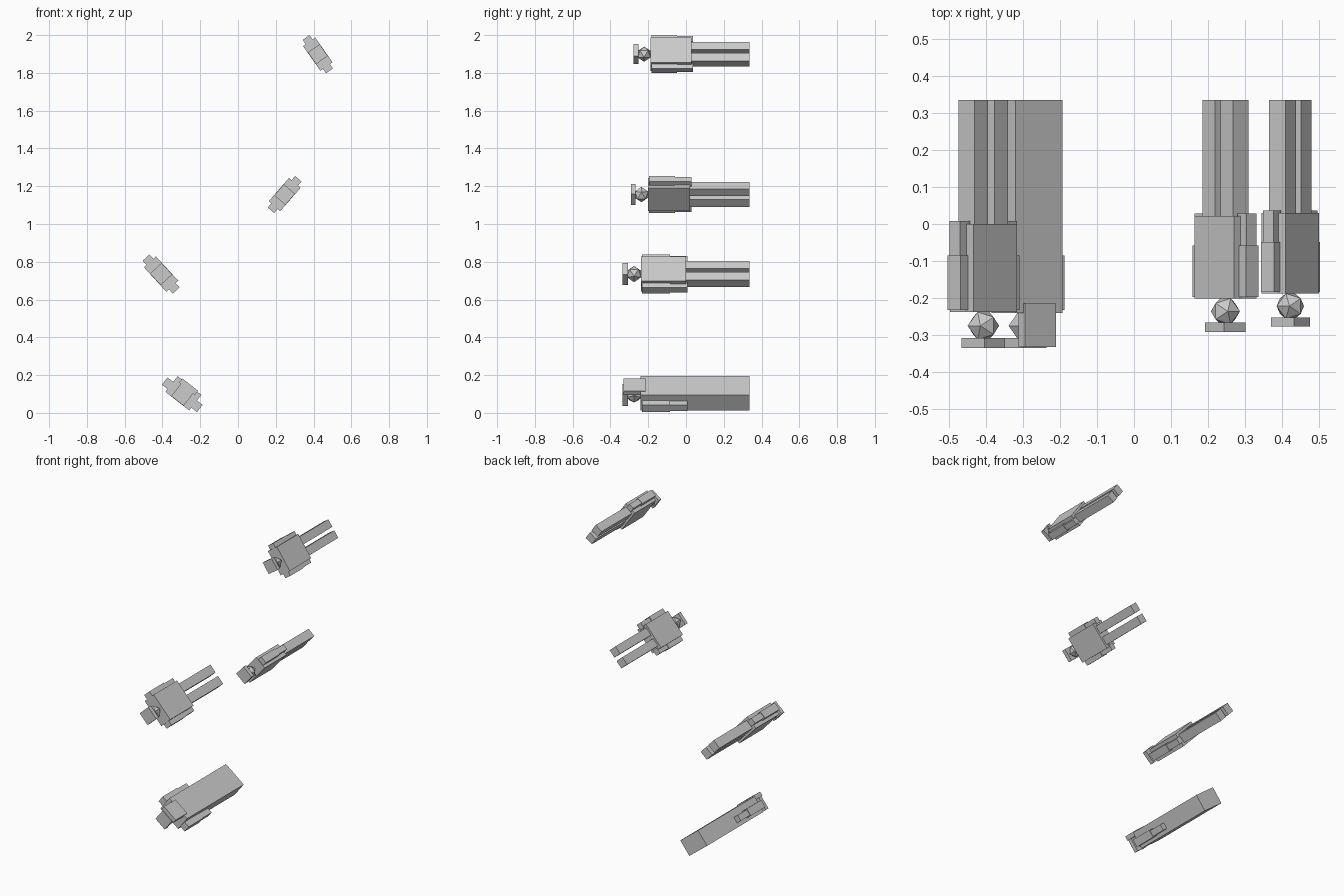
import bpy, bmesh
from math import radians
from mathutils import Matrix, Vector

if "Cube" in bpy.data.objects:
    bpy.data.objects.remove(bpy.data.objects["Cube"])

FEET = 0.335  # y level shared by all soles


def finish(name, bm, m):
    bm.transform(m)
    bmesh.ops.recalc_face_normals(bm, faces=bm.faces)
    me = bpy.data.meshes.new(name)
    bm.to_mesh(me)
    bm.free()
    bpy.context.collection.objects.link(bpy.data.objects.new(name, me))


def box(name, m, u, y, n):
    """Box from (min, max) ranges: u across, y along the body, n front to back."""
    bm = bmesh.new()
    bmesh.ops.create_cube(bm, size=1)
    for v in bm.verts:
        v.co = Vector([(a + b) / 2 + c * (b - a) for (a, b), c in zip((u, y, n), v.co)])
    finish(name, bm, m)


def head(name, m, centre, r):
    """Icosahedron with an edge pointing along the body."""
    bm = bmesh.new()
    for a in (-1, 1):
        for b in (-1.618, 1.618):
            for co in ((a, b, 0), (0, a, b), (b, 0, a)):
                bm.verts.new(Vector(co).normalized() * r + Vector(centre))
    bmesh.ops.convex_hull(bm, input=bm.verts)
    finish(name, bm, m)


def figure(tag, x, z, angle, s, dress=False):
    m = (Matrix.Translation((x, FEET, z)) @ Matrix.Rotation(-radians(angle), 4, 'Y')
         @ Matrix.Scale(s, 4) @ Matrix.Translation((0, -FEET, 0)))
    # head and flat hair on top
    head(tag + "_head", m, (0, -0.275, 0), 0.044)
    box(tag + "_hair_top", m, (-0.0415, 0.0415), (-0.335, -0.308), (-0.0415, 0.0415))
    # body
    if dress:
        box(tag + "_dress", m, (-0.08, 0.08), (-0.24, FEET), (-0.043, 0.062))
        box(tag + "_long_hair", m, (-0.053, 0.053), (-0.332, -0.215), (0.0405, 0.068))
    else:
        box(tag + "_torso", m, (-0.0875, 0.0875), (-0.238, 0), (-0.043, 0.043))
    # limbs on both sides
    for side, k in (("left", -1), ("right", 1)):
        def span(a, b):
            return tuple(sorted((k * a, k * b)))
        box(f"{tag}_{side}_arm", m, span(0.075, 0.114), (-0.228, 0.008), (-0.019, 0.019))
        box(f"{tag}_{side}_sleeve", m, span(0.075, 0.118), (-0.233, -0.085), (-0.024, 0.024))
        if not dress:
            box(f"{tag}_{side}_leg", m, span(0.0125, 0.0675), (-0.002, FEET), (-0.029, 0.029))


# four figures, each turned about its own length
figure("figure_a", -0.295, 0.096, -38, 1.0, dress=True)
figure("figure_b", -0.407, 0.735, -47.5, 1.0)
figure("figure_c", 0.247, 1.156, 49, 0.936)
figure("figure_d", 0.4225, 1.899, -55, 0.913)
